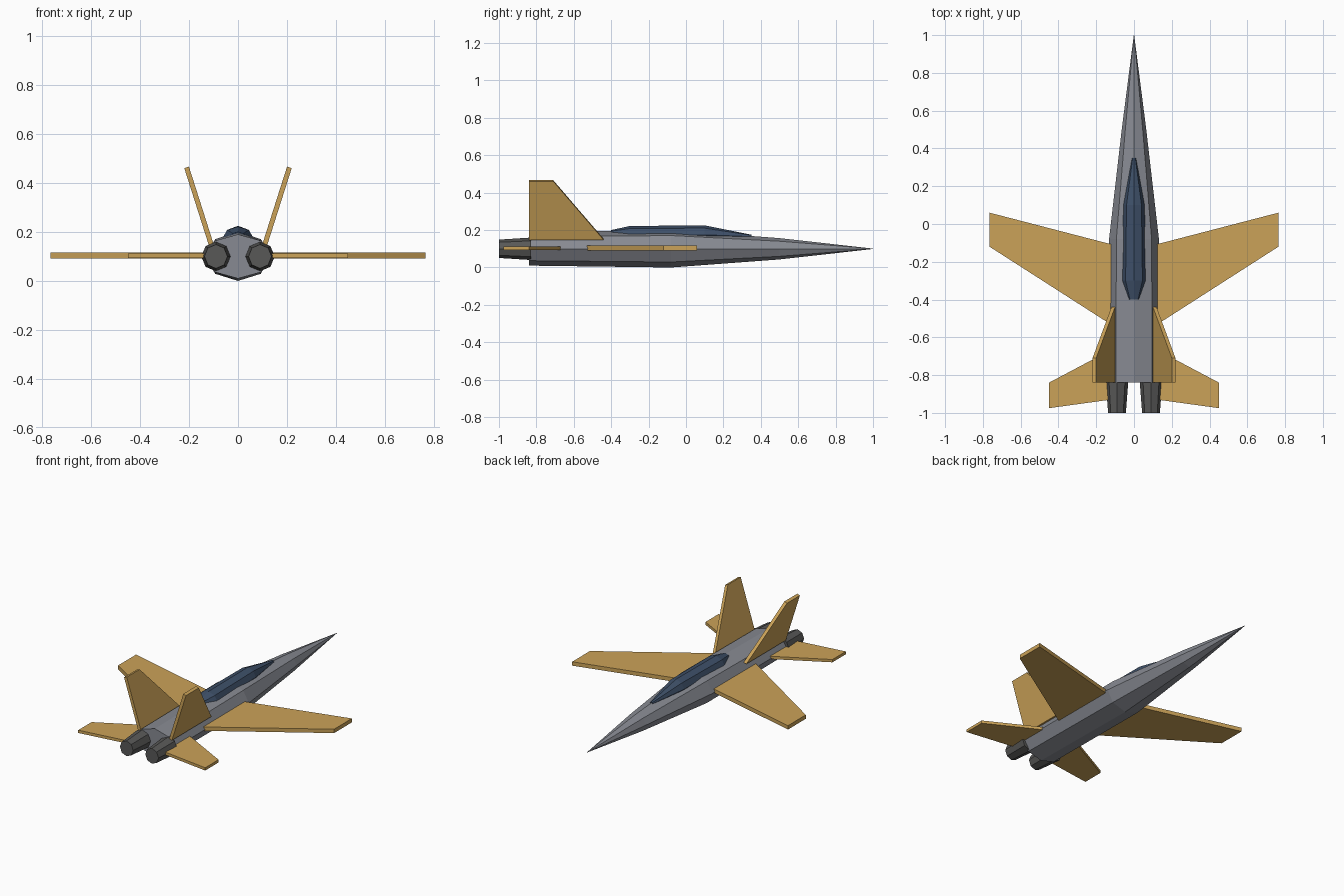
import bpy, math
from mathutils import Vector

if "Cube" in bpy.data.objects:
    bpy.data.objects.remove(bpy.data.objects["Cube"])


def material(name, rgb):
    m = bpy.data.materials.new(name)
    m.diffuse_color = (*rgb, 1)
    m.use_nodes = True
    m.node_tree.nodes["Principled BSDF"].inputs["Base Color"].default_value = m.diffuse_color
    return m


GREY = material("body grey", (0.243, 0.255, 0.288))
TAN = material("wing tan", (0.60, 0.365, 0.098))
BLUE = material("canopy blue", (0.048, 0.08, 0.14))
DARK = material("nozzle dark grey", (0.098, 0.098, 0.096))


def make(name, verts, faces, mat):
    me = bpy.data.meshes.new(name)
    me.from_pydata(verts, [], faces)
    me.materials.append(mat)
    ob = bpy.data.objects.new(name, me)
    bpy.context.collection.objects.link(ob)
    return ob


def bridge(name, rings, mat):
    """Join equal rings of points and cap both ends."""
    n = len(rings[0])
    verts = [p for r in rings for p in r]
    faces = [list(range(n))[::-1],
             list(range(len(verts) - n, len(verts)))]
    for k in range(len(rings) - 1):
        a = k * n
        for i in range(n):
            j = (i + 1) % n
            faces.append((a + i, a + j, a + n + j, a + n + i))
    ob = make(name, verts, faces, mat)
    # consistent outward normals
    import bmesh
    bm = bmesh.new()
    bm.from_mesh(ob.data)
    bmesh.ops.recalc_face_normals(bm, faces=bm.faces)
    bm.to_mesh(ob.data)
    bm.free()
    return ob


def loft(name, stations, mat, cx=0):
    """Octagonal tube along y; stations are (y, centre z, half width, half height)."""
    rings = [[(cx + rx * math.cos(i * math.pi / 4), y, z + rz * math.sin(i * math.pi / 4))
              for i in range(8)] for y, z, rx, rz in stations]
    return bridge(name, rings, mat)


def slab(name, outline, normal, thick, mat):
    """Flat plate of given thickness centred on a 3D outline."""
    off = Vector(normal).normalized() * thick / 2
    return bridge(name, [[Vector(p) + s * off for p in outline] for s in (-1, 1)], mat)


# Fuselage and canopy
loft("fuselage", [(-0.84, 0.1, 0.135, 0.09), (-0.08, 0.1, 0.132, 0.1),
                  (0.5, 0.1, 0.065, 0.057), (1.0, 0.1, 0.001, 0.001)], GREY)
loft("canopy", [(-0.4, 0.18, 0.03, 0.02), (-0.3, 0.175, 0.063, 0.047),
                (0.1, 0.175, 0.056, 0.05), (0.35, 0.165, 0.01, 0.01)], BLUE)

for side, s in (("right", 1), ("left", -1)):
    # Forward-swept main wing
    wing = [(0.11, -0.11), (0.765, 0.06), (0.765, -0.12), (0.11, -0.54)]
    slab(side + "_wing", [(s * x, y, 0.104) for x, y in wing], (0, 0, 1), 0.025, TAN)
    # Tailplane
    tail = [(0.11, -0.66), (0.45, -0.84), (0.45, -0.975), (0.11, -0.928)]
    slab(side + "_tailplane", [(s * x, y, 0.103) for x, y in tail], (0, 0, 1), 0.018, TAN)
    # Outward-leaning fin: outline given as (fraction of height, y)
    fin = [(0, -0.44), (1, -0.71), (1, -0.84), (0, -0.84)]
    slab(side + "_fin", [(s * (0.11 + 0.1 * t), y, 0.15 + 0.314 * t) for t, y in fin],
         (s * 0.314, 0, -0.1), 0.02, TAN)
    # Engine nozzle
    loft(side + "_nozzle", [(-1.0, 0.1, 0.047, 0.049), (-0.83, 0.1, 0.06, 0.06)], DARK, s * 0.09)
